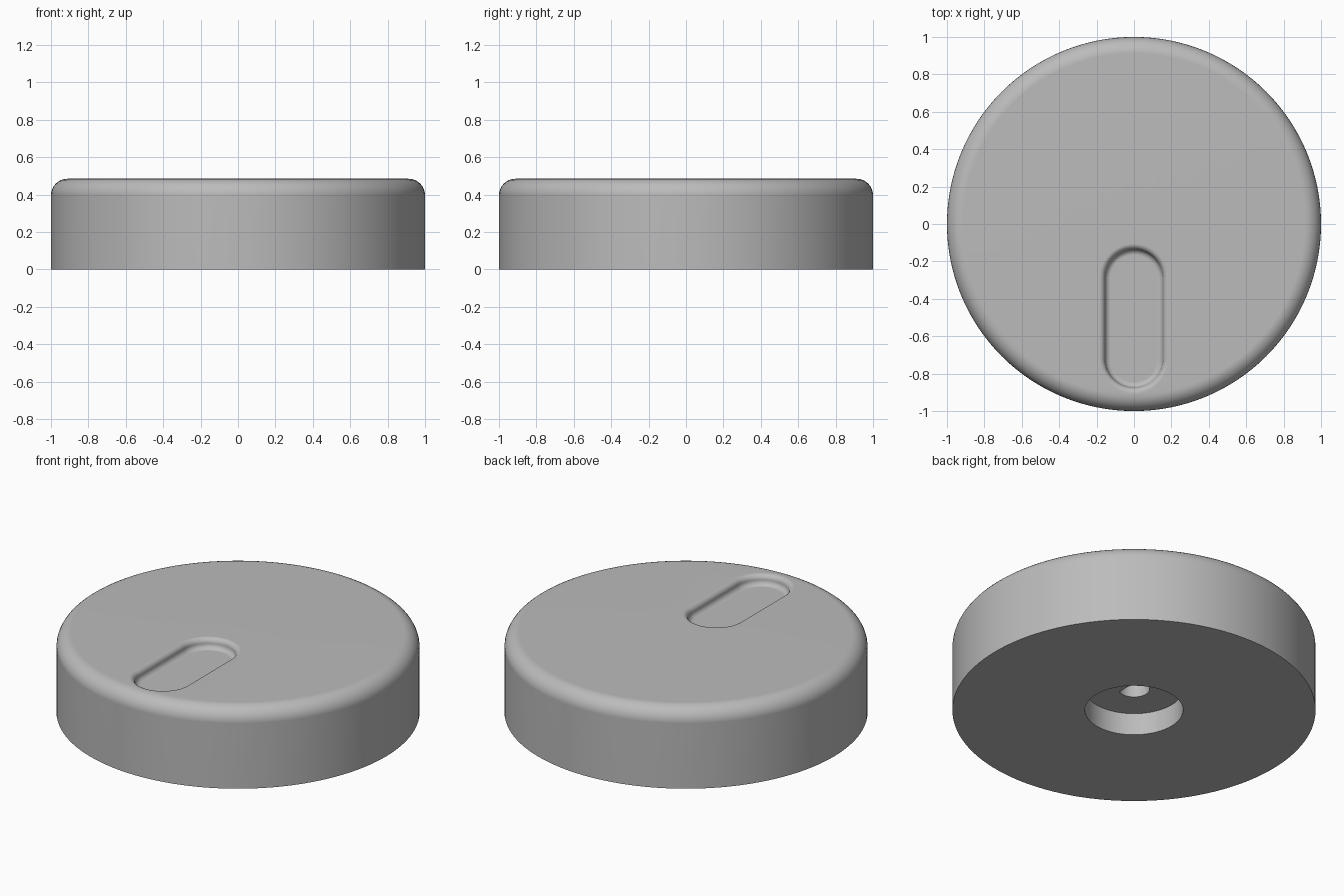
import bpy, bmesh, math

cube = bpy.data.objects.get("Cube")
if cube:
    bpy.data.objects.remove(cube, do_unlink=True)

SEG = 128          # sides of the round body
HEIGHT = 0.485
EDGE = 0.088       # rounding of the upper rim
FILLET = 0.03      # rounding of the finger slot
STEPS = 8

bm = bmesh.new()


def ring(points, z):
    return [bm.verts.new((x, y, z)) for x, y in points]


def circle(radius, count=SEG):
    return [(radius * math.cos(math.tau * i / count), radius * math.sin(math.tau * i / count))
            for i in range(count)]


def stadium(radius, y_low=-0.72, y_high=-0.29, count=24):
    # long rounded slot outline running along y
    half = [math.pi * i / count for i in range(count + 1)]
    upper = [(radius * math.cos(a), y_high + radius * math.sin(a)) for a in half]
    lower = [(-radius * math.cos(a), y_low - radius * math.sin(a)) for a in half]
    return upper + lower


def d_shape(radius, flat_x, count=40):
    # round shaft socket with one flat on the +x side
    start = math.acos(flat_x / radius)
    span = math.tau - 2 * start
    return [(radius * math.cos(start + span * i / count), radius * math.sin(start + span * i / count))
            for i in range(count + 1)]


def skin(rings):
    for a, b in zip(rings, rings[1:]):
        for i in range(len(a)):
            j = (i + 1) % len(a)
            bm.faces.new((a[i], a[j], b[j], b[i]))


def fill_between(outer, inner):
    # flat face with a hole in it
    edges = [bm.edges.get((r[i - 1], r[i])) for r in (outer, inner) for i in range(len(r))]
    bmesh.ops.triangle_fill(bm, use_beauty=True, use_dissolve=False, edges=edges)


quarter = [math.pi / 2 * i / STEPS for i in range(STEPS + 1)]

# outer wall and rounded upper rim
outside = [ring(circle(1), 0)]
outside += [ring(circle(1 - EDGE + EDGE * math.cos(a)), HEIGHT - EDGE + EDGE * math.sin(a)) for a in quarter]
skin(outside)

# finger slot: convex lip, then concave foot, then flat floor
slot = [ring(stadium(0.155 + FILLET * (1 - math.sin(a))), HEIGHT - FILLET * (1 - math.cos(a))) for a in quarter]
slot += [ring(stadium(0.155 - FILLET * (1 - math.cos(a))), HEIGHT - FILLET - FILLET * math.sin(a))
         for a in quarter[1:]]
skin(slot)
bm.faces.new(slot[-1])
fill_between(outside[-1], slot[0])

# round recess underneath
recess = [ring(circle(0.27), 0), ring(circle(0.27), 0.134)]
skin(recess)
fill_between(outside[0], recess[0])

# shaft socket in the recess ceiling
socket = [ring(d_shape(0.086, 0.042), z) for z in (0.134, 0.38)]
skin(socket)
fill_between(recess[1], socket[0])
bm.faces.new(socket[-1])

bmesh.ops.recalc_face_normals(bm, faces=bm.faces)
mesh = bpy.data.meshes.new("dial_knob")
bm.to_mesh(mesh)
bm.free()
knob = bpy.data.objects.new("dial_knob", mesh)
bpy.context.collection.objects.link(knob)

# plain grey material
grey = bpy.data.materials.new("plain grey")
grey.use_nodes = True
colour = (0.5, 0.5, 0.5, 1)
grey.diffuse_color = colour
grey.node_tree.nodes["Principled BSDF"].inputs["Base Color"].default_value = colour
mesh.materials.append(grey)

# smooth curves, crisp corners, even flats
bpy.ops.object.select_all(action="DESELECT")
knob.select_set(True)
bpy.context.view_layer.objects.active = knob
bpy.ops.object.shade_smooth_by_angle(angle=math.radians(35))
weighted = knob.modifiers.new("even_flats", "WEIGHTED_NORMAL")
weighted.keep_sharp = True
